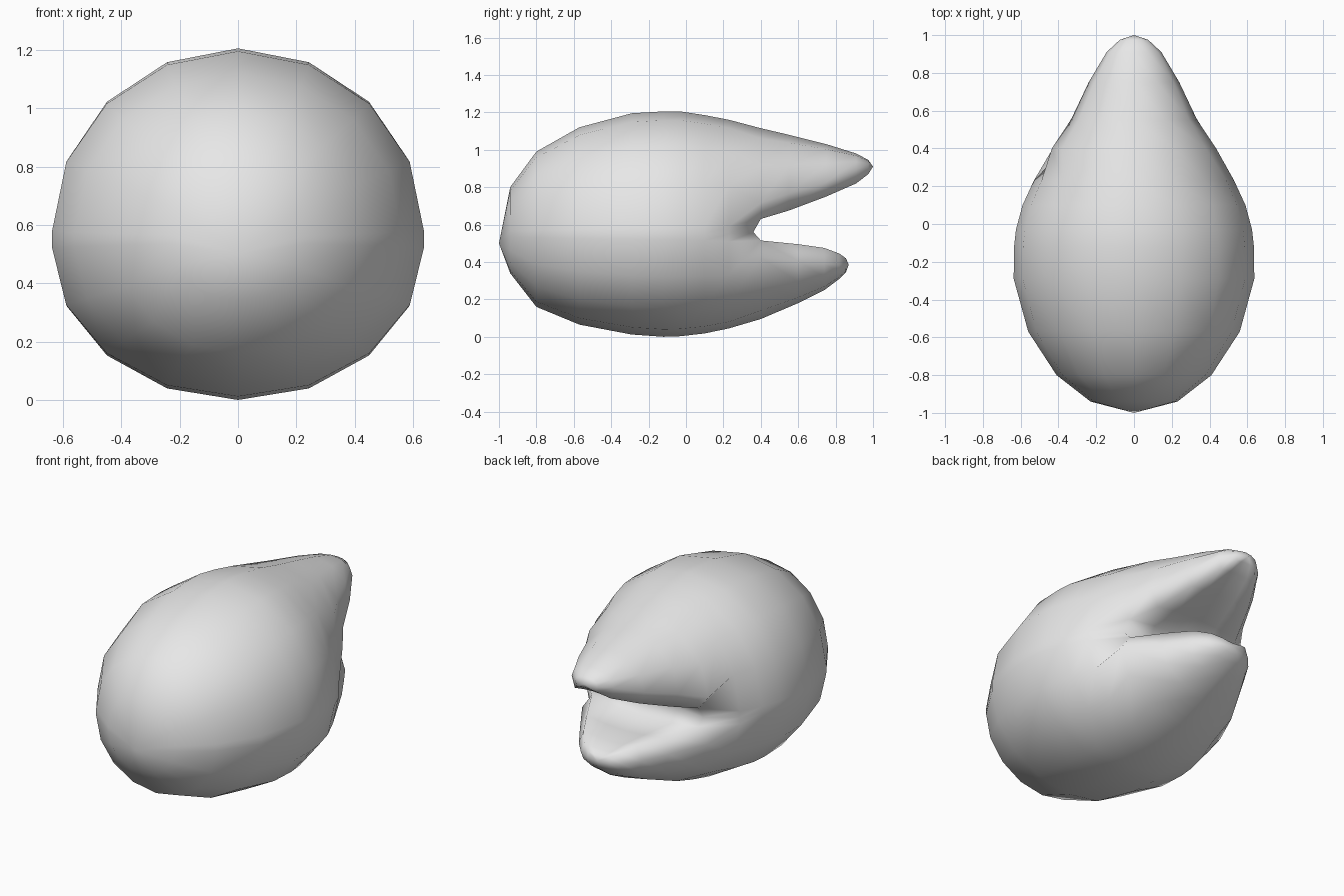
import bpy, bmesh, math

if "Cube" in bpy.data.objects:
    bpy.data.objects.remove(bpy.data.objects["Cube"])

bm = bmesh.new()
N = 8  # segments in each half arc


def arc(y, edge, mid, lip, w, drop):
    """Half section from right corner to left corner, tucked in below its widest height."""
    pts = []
    for i in range(N + 1):
        t = -drop + (math.pi + 2 * drop) * i / N
        s = math.sin(t)
        if s >= 0 or drop < 0.01:
            z = mid + (edge - mid) * max(s, 0)
        else:
            z = mid + (mid - lip) * s / math.sin(drop)
        pts.append(bm.verts.new((w * math.cos(t), y, z)))
    return pts


def inner(y, a, b, z, bulge):
    """Points across the inside of the mouth, from corner a to corner b."""
    xa, xb = a.co.x, b.co.x
    return [bm.verts.new((xa + (xb - xa) * f, y, z + bulge * (1 - (2 * f - 1) ** 2)))
            for f in (0.25, 0.5, 0.75)]


def strip(a, b, closed=False):
    n = len(a)
    for i in range(n if closed else n - 1):
        j = (i + 1) % n
        bm.faces.new((a[i], a[j], b[j], b[i]))


def cap(ring, co):
    tip = bm.verts.new(co)
    for i in range(len(ring)):
        bm.faces.new((ring[i], ring[(i + 1) % len(ring)], tip))


def jaw(rows, tip, bulge, drop):
    """Loft one jaw; returns its first arc and first mouth-side row."""
    first = prev = None
    for y, edge, lip, mid, w in rows:
        a = arc(y, edge, mid, lip, w, drop)
        u = inner(y, a[0], a[-1], lip, bulge * w)
        ring = a + u[::-1]
        if prev:
            strip(prev, ring, True)
        else:
            first = (a, [a[0]] + u + [a[-1]])
        prev = ring
    cap(prev, tip)
    return first


# upper and lower jaws: y, outer height, lip height, widest height, half width
DROP = math.radians(32)
up_arc, up_row = jaw([(0.40, 1.115, 0.63, 0.72, 0.435),
                      (0.55, 1.08, 0.675, 0.77, 0.335),
                      (0.75, 1.03, 0.75, 0.83, 0.24),
                      (0.91, 0.98, 0.82, 0.895, 0.145),
                      (0.975, 0.945, 0.87, 0.905, 0.075)],
                     (0, 1.0, 0.91), 0.08, DROP)
low_arc, low_row = jaw([(0.40, 0.095, 0.515, 0.42, 0.43),
                        (0.60, 0.18, 0.495, 0.40, 0.305),
                        (0.74, 0.25, 0.475, 0.385, 0.215),
                        (0.82, 0.31, 0.445, 0.38, 0.145),
                        (0.855, 0.345, 0.42, 0.38, 0.08)],
                       (0, 0.87, 0.385), -0.08, DROP)

# back wall of the mouth
cr = bm.verts.new((0.37, 0.36, 0.56))
cl = bm.verts.new((-0.37, 0.36, 0.56))
wall = [cr] + inner(0.35, cr, cl, 0.565, 0) + [cl]
strip(up_row, wall)
strip(wall, low_row)

# rounded skull: y, top, bottom, half width, half height of the side band
prev = None
for y, top, bot, w, d in [(-0.94, 0.80, 0.34, 0.23, 0.015),
                          (-0.80, 0.99, 0.16, 0.41, 0.02),
                          (-0.57, 1.12, 0.065, 0.56, 0.025),
                          (-0.29, 1.195, 0.012, 0.637, 0.03),
                          (-0.12, 1.205, 0.0, 0.635, 0.03),
                          (-0.03, 1.205, 0.003, 0.625, 0.03),
                          (0.10, 1.185, 0.018, 0.59, 0.035),
                          (0.23, 1.16, 0.045, 0.53, 0.04)]:
    a = arc(y, top, 0.55 + d, 0, w, 0)
    b = arc(y, bot, 0.55 - d, 0, w, 0)
    m = [bm.verts.new((s * w, y, 0.55)) for s in (1, -1)]
    ring = a + [m[1]] + b[::-1] + [m[0]]
    if prev:
        strip(prev, ring, True)
    else:
        cap(ring, (0, -1.0, 0.50))
    prev = ring
strip(prev, up_arc + [cl] + low_arc[::-1] + [cr], True)

bmesh.ops.recalc_face_normals(bm, faces=bm.faces)
for f in bm.faces:
    f.smooth = True
mesh = bpy.data.meshes.new("beaked_head")
bm.to_mesh(mesh)
bm.free()

grey = bpy.data.materials.new("light grey")
grey.diffuse_color = (0.8, 0.8, 0.8, 1)
grey.use_nodes = True
grey.node_tree.nodes["Principled BSDF"].inputs["Base Color"].default_value = grey.diffuse_color
mesh.materials.append(grey)
head = bpy.data.objects.new("beaked_head", mesh)
bpy.context.collection.objects.link(head)
